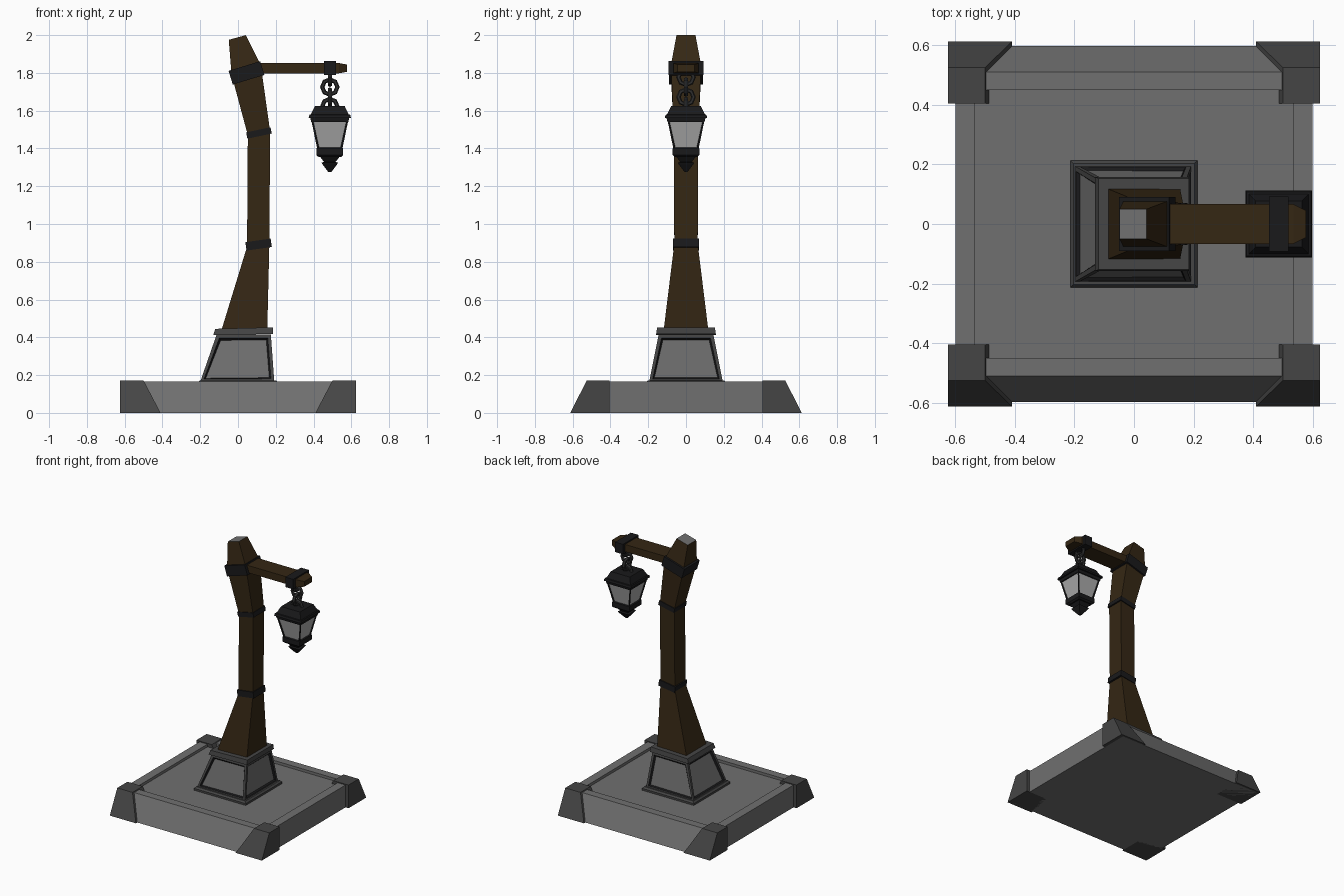
import bpy, bmesh, math

if "Cube" in bpy.data.objects:
    bpy.data.objects.remove(bpy.data.objects["Cube"])


def material(name, r, g, b):
    m = bpy.data.materials.new(name)
    m.diffuse_color = (r, g, b, 1)
    m.use_nodes = True
    m.node_tree.nodes["Principled BSDF"].inputs["Base Color"].default_value = m.diffuse_color
    return m


STONE = material("stone", 0.16, 0.16, 0.16)
TRIM = material("dark_stone", 0.06, 0.06, 0.06)
WOOD = material("wood", 0.035, 0.02, 0.007)
IRON = material("iron", 0.01, 0.01, 0.011)
CHAIN = material("chain_iron", 0.03, 0.03, 0.03)
GLASS = material("glass", 0.4, 0.4, 0.4)


def finish(name, bm, mats):
    bmesh.ops.recalc_face_normals(bm, faces=bm.faces)
    me = bpy.data.meshes.new(name)
    bm.to_mesh(me)
    bm.free()
    for m in mats:
        me.materials.append(m)
    ob = bpy.data.objects.new(name, me)
    bpy.context.collection.objects.link(ob)
    return ob


def loft_bm(rings):
    """Skin four-cornered rings, capped at both ends."""
    bm = bmesh.new()
    vs = [[bm.verts.new(p) for p in r] for r in rings]
    for a, b in zip(vs, vs[1:]):
        for i in range(4):
            j = (i + 1) % 4
            bm.faces.new((a[i], a[j], b[j], b[i]))
    bm.faces.new(vs[0][::-1])
    bm.faces.new(vs[-1])
    bmesh.ops.recalc_face_normals(bm, faces=bm.faces)
    return bm


def loft(name, rings, mat):
    return finish(name, loft_bm(rings), [mat])


def rect(x0, x1, y0, y1, z):
    return [(x0, y0, z), (x1, y0, z), (x1, y1, z), (x0, y1, z)]


def tilted(x0, z0, x1, z1, hy):
    return [(x0, -hy, z0), (x1, -hy, z1), (x1, hy, z1), (x0, hy, z0)]


def square(cx, h, z):
    return rect(cx - h, cx + h, -h, h, z)


def panelled(name, rings, border, groove, depth, mats):
    """Tapered block with a recessed panel on each of its four sides."""
    bm = loft_bm(rings)
    bm.normal_update()
    sides = [f for f in bm.faces if abs(f.normal.z) < 0.9]
    bmesh.ops.inset_individual(bm, faces=sides, thickness=border)
    r = bmesh.ops.inset_individual(bm, faces=sides, thickness=groove, depth=-depth)
    for f in r["faces"]:
        f.material_index = 1
    for f in sides:
        f.material_index = 2
    return finish(name, bm, mats)


def band(name, cx, cz, w, h, deg, hy):
    c, s = math.cos(math.radians(deg)), math.sin(math.radians(deg))
    rings = []
    for v in (-h / 2, h / 2):
        rings.append(tilted(cx - w / 2 * c - v * s, cz - w / 2 * s + v * c,
                            cx + w / 2 * c - v * s, cz + w / 2 * s + v * c, hy))
    return loft(name, rings, IRON)


# Base slab: front and back slope, the top is sunk inside a rim
loft("base_slab", [
    rect(-0.6, 0.6, -0.597, 0.597, 0),
    rect(-0.6, 0.6, -0.51, 0.51, 0.166),
    rect(-0.535, 0.535, -0.45, 0.45, 0.166),
    rect(-0.535, 0.535, -0.45, 0.45, 0.146)], STONE)

# Corner blocks
for sx in (-1, 1):
    for sy in (-1, 1):
        loft("corner_block", [
            rect(sx * 0.41, sx * 0.625, sy * 0.405, sy * 0.613, 0),
            rect(sx * 0.50, sx * 0.625, sy * 0.405, sy * 0.525, 0.172)], TRIM)

# Pedestal with recessed panels, foot trim and cap
loft("pedestal_foot", [square(0, 0.213, 0.14), square(0, 0.213, 0.16),
                       square(0, 0.203, 0.172)], TRIM)
panelled("pedestal", [rect(-0.2, 0.192, -0.195, 0.195, 0.165),
                      rect(-0.113, 0.174, -0.145, 0.145, 0.415)],
         0.024, 0.012, 0.012, [TRIM, IRON, STONE])
loft("pedestal_cap", [tilted(-0.131, 0.412, 0.184, 0.418, 0.158),
                      tilted(-0.12, 0.445, 0.184, 0.453, 0.153)], TRIM)

# Crooked wooden post with a grey top
post = loft("post", [
    tilted(-0.087, 0.44, 0.155, 0.44, 0.118),
    tilted(0.048, 0.88, 0.166, 0.895, 0.062),
    tilted(0.052, 1.47, 0.17, 1.49, 0.064),
    tilted(-0.034, 1.79, 0.121, 1.84, 0.08),
    tilted(-0.049, 1.975, 0.042, 2.0, 0.05)], WOOD)
post.data.materials.append(STONE)
max(post.data.polygons, key=lambda f: f.center.z).material_index = 1

# Iron bands round the post
band("lower_band", 0.109, 0.891, 0.135, 0.045, 8, 0.07)
band("middle_band", 0.111, 1.482, 0.132, 0.034, 12, 0.071)
band("upper_band", 0.045, 1.80, 0.175, 0.076, 17, 0.09)

# Plank arm with a tapered tip, and the band that carries the chain
arm_rings = []
for x, hy, hz in ((0.05, 0.067, 0.027), (0.535, 0.067, 0.027), (0.577, 0.046, 0.019)):
    arm_rings.append([(x, -hy, 1.825 - hz), (x, hy, 1.825 - hz),
                      (x, hy, 1.825 + hz), (x, -hy, 1.825 + hz)])
loft("arm", arm_rings, WOOD)
LX = 0.486
band("arm_band", LX, 1.825, 0.064, 0.074, 0, 0.092)

# Chain links, alternating direction
for i, z in enumerate((1.777, 1.725, 1.672, 1.622)):
    rot = (math.pi / 2, 0, 0) if i % 2 else (0, math.pi / 2, 0)
    bpy.ops.mesh.primitive_torus_add(location=(LX, 0, z), rotation=rot,
                                     major_segments=8, minor_segments=6,
                                     major_radius=0.04, minor_radius=0.012)
    bpy.context.object.name = "chain_link"
    bpy.context.object.data.materials.append(CHAIN)

# Lantern: roof, glazed body, bottom ring and pointed finial
loft("lantern_roof", [square(LX, h, z) for h, z in (
    (0.098, 1.54), (0.103, 1.56), (0.112, 1.562), (0.108, 1.578),
    (0.1, 1.58), (0.078, 1.626))], IRON)
panelled("lantern_body", [square(LX, 0.064, 1.385), square(LX, 0.098, 1.55)],
         0.011, 0.003, 0.006, [IRON, IRON, GLASS])
loft("lantern_ring", [square(LX, h, z) for h, z in (
    (0.06, 1.355), (0.071, 1.365), (0.071, 1.4), (0.064, 1.404))], IRON)
loft("lantern_finial", [square(LX, h, z) for h, z in (
    (0.008, 1.275), (0.038, 1.315), (0.044, 1.325), (0.03, 1.328),
    (0.055, 1.36))], IRON)
